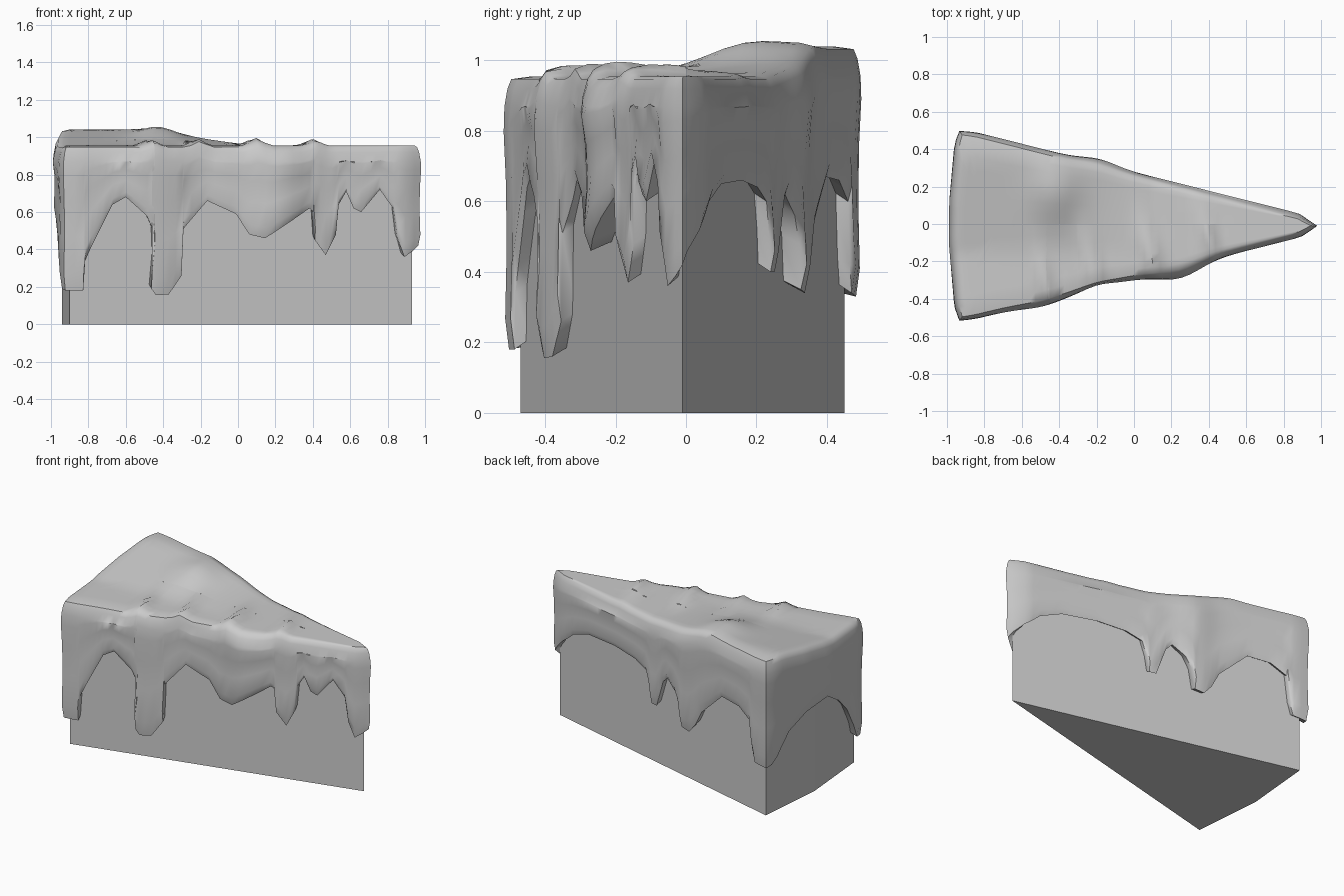
import bpy, bmesh, math
from mathutils import Vector

if "Cube" in bpy.data.objects:
    bpy.data.objects.remove(bpy.data.objects["Cube"])

grey = bpy.data.materials.new("plain grey")
grey.diffuse_color = (0.6, 0.6, 0.6, 1)
grey.use_nodes = True
grey.node_tree.nodes["Principled BSDF"].inputs["Base Color"].default_value = grey.diffuse_color

FRONT, TIP, REAR, BACK = (Vector(p) for p in
                          ((-0.90, -0.47), (0.93, -0.01), (-0.90, 0.45), (-0.94, 0.0)))


def make(name, bm):
    bmesh.ops.recalc_face_normals(bm, faces=bm.faces)
    mesh = bpy.data.meshes.new(name)
    bm.to_mesh(mesh)
    bm.free()
    ob = bpy.data.objects.new(name, mesh)
    ob.data.materials.append(grey)
    bpy.context.collection.objects.link(ob)
    return ob


# cake wedge
bm = bmesh.new()
base = bm.faces.new([bm.verts.new((p.x, p.y, 0)) for p in (FRONT, TIP, REAR, BACK)])
top = bmesh.ops.extrude_face_region(bm, geom=[base])["geom"]
bmesh.ops.translate(bm, vec=(0, 0, 0.88), verts=[v for v in top if isinstance(v, bmesh.types.BMVert)])
make("cake_wedge", bm)

# lower edge of the icing: front wall (x, z), rear wall (x, z), back wall (y, z)
front_edge = [(-.90, .18), (-.835, .18), (-.825, .34), (-.79, .42), (-.68, .64), (-.61, .68),
              (-.50, .58), (-.465, .50), (-.46, .36), (-.475, .19), (-.45, .155), (-.38, .16),
              (-.31, .26), (-.30, .51), (-.17, .66), (-.02, .59), (.05, .48), (.13, .46),
              (.37, .62), (.39, .60), (.40, .45), (.46, .37), (.515, .48), (.53, .64), (.57, .71),
              (.61, .62), (.65, .60), (.70, .66), (.75, .72), (.82, .62), (.84, .46), (.87, .36),
              (.93, .42)]
rear_edge = [(.905, .46), (.86, .52), (.77, .60), (.63, .65), (.40, .66), (.22, .64), (.12, .60),
             (.09, .50), (.075, .40), (.03, .40), (-.03, .58), (-.07, .62), (-.15, .56),
             (-.19, .48), (-.21, .35), (-.27, .34), (-.32, .40), (-.37, .50), (-.55, .67),
             (-.70, .66), (-.80, .60), (-.82, .42), (-.84, .34), (-.90, .33)]
back_edge = [(.42, .34), (.36, .42), (.28, .51), (.12, .58), (-.09, .60), (-.22, .52),
             (-.32, .42), (-.40, .28), (-.43, .19)]


def on_wall(a, b, axis, v):
    return a.lerp(b, (v - a[axis]) / (b[axis] - a[axis]))


keys = [(on_wall(FRONT, TIP, 0, x), z) for x, z in front_edge]
keys += [(on_wall(TIP, REAR, 0, x), z) for x, z in rear_edge]
keys += [(on_wall(REAR if y > 0 else BACK, BACK if y > 0 else FRONT, 1, y), z) for y, z in back_edge]

# refine long stretches
path = []
for i, (p, z) in enumerate(keys):
    q, zq = keys[(i + 1) % len(keys)]
    n = max(1, math.ceil((q - p).length / 0.05))
    path += [(p.lerp(q, k / n), z + (zq - z) * k / n) for k in range(n)]
N = len(path)


def outward(p):
    """Outward direction, blended around the three corners."""
    total = Vector((0, 0))
    for a, b in ((FRONT, TIP), (TIP, REAR), (REAR, BACK), (BACK, FRONT)):
        d = b - a
        t = max(0, min(1, (p - a).dot(d) / d.length_squared))
        dist = (p - a.lerp(b, t)).length
        total += Vector((d.y, -d.x)).normalized() * math.exp(-(dist / 0.035) ** 2)
    return total.normalized()


def bump(v, c, w):
    return math.exp(-((v - c) / w) ** 2)


# cross ridges on top: x, y, height, slant
ridges = [(-.46, -.36, .035, .25), (-.21, -.29, .04, .2), (.10, -.22, .045, .2), (.41, -.13, .035, .2)]


def height(x, y):
    z = 0.955 + 0.085 * max(0, min(1, (y + .15) / .5)) * max(0, min(1, (.1 - x) / .55))
    z += 0.045 * bump(x, -.42, .13) * bump(y, .17, .15)
    for rx, ry, h, s in ridges:
        z += h * max(0, 1 - abs(x - rx + s * (y - ry)) / .07) * bump(y, ry + .06, .17)
    return z


def swell(p):
    """Thickness of the icing along the wall."""
    if p.y < 0 and p.x > -.88:
        return .045 + .05 * bump(p.x, .22, .16) + .02 * bump(p.x, -.5, .15) - .015 * bump(p.x, -.2, .1)
    return .048 + (.02 * bump(p.x, -.2, .12) if p.x > -.88 else .005)


# icing: wall rings from the drip edge up, then rings across the top to a spine
bm = bmesh.new()
columns = []
for p, zb in path:
    n, s = outward(p), swell(p)
    spine = Vector((max(-.72, min(.86, p.x)), 0))
    rim = p + n * s * .6
    T = height(rim.x, rim.y)
    col = [(p - n * .01, zb + .03), (p + n * s * .75, zb)]
    for f, k in ((.12, 1.0), (.4, .9), (.65, .95), (.85, 1.1)):
        col.append((p + n * s * k, zb + (T - .05 - zb) * f))
    col += [(p + n * s * 1.05, T - .085), (p + n * s * .85, T - .035), (rim, T - .008)]
    for t in (.12, .25, .4, .55, .7, .85, 1):
        q = rim.lerp(spine, t)
        col.append((q, height(q.x, q.y)))
    columns.append([bm.verts.new((q.x, q.y, z)) for q, z in col])
for i in range(N):
    a, b = columns[i], columns[(i + 1) % N]
    for k in range(len(a) - 1):
        bm.faces.new((a[k], b[k], b[k + 1], a[k + 1]))
# underside closing onto the hidden cake top
inner = [bm.verts.new((*(c[0].co.xy), .86)) for c in columns]
for i in range(N):
    j = (i + 1) % N
    bm.faces.new((inner[i], inner[j], columns[j][0], columns[i][0]))
bmesh.ops.remove_doubles(bm, verts=bm.verts, dist=.002)
icing = make("dripping_icing", bm)
bpy.context.view_layer.objects.active = icing
icing.select_set(True)
bpy.ops.object.shade_smooth_by_angle(angle=math.radians(50))
